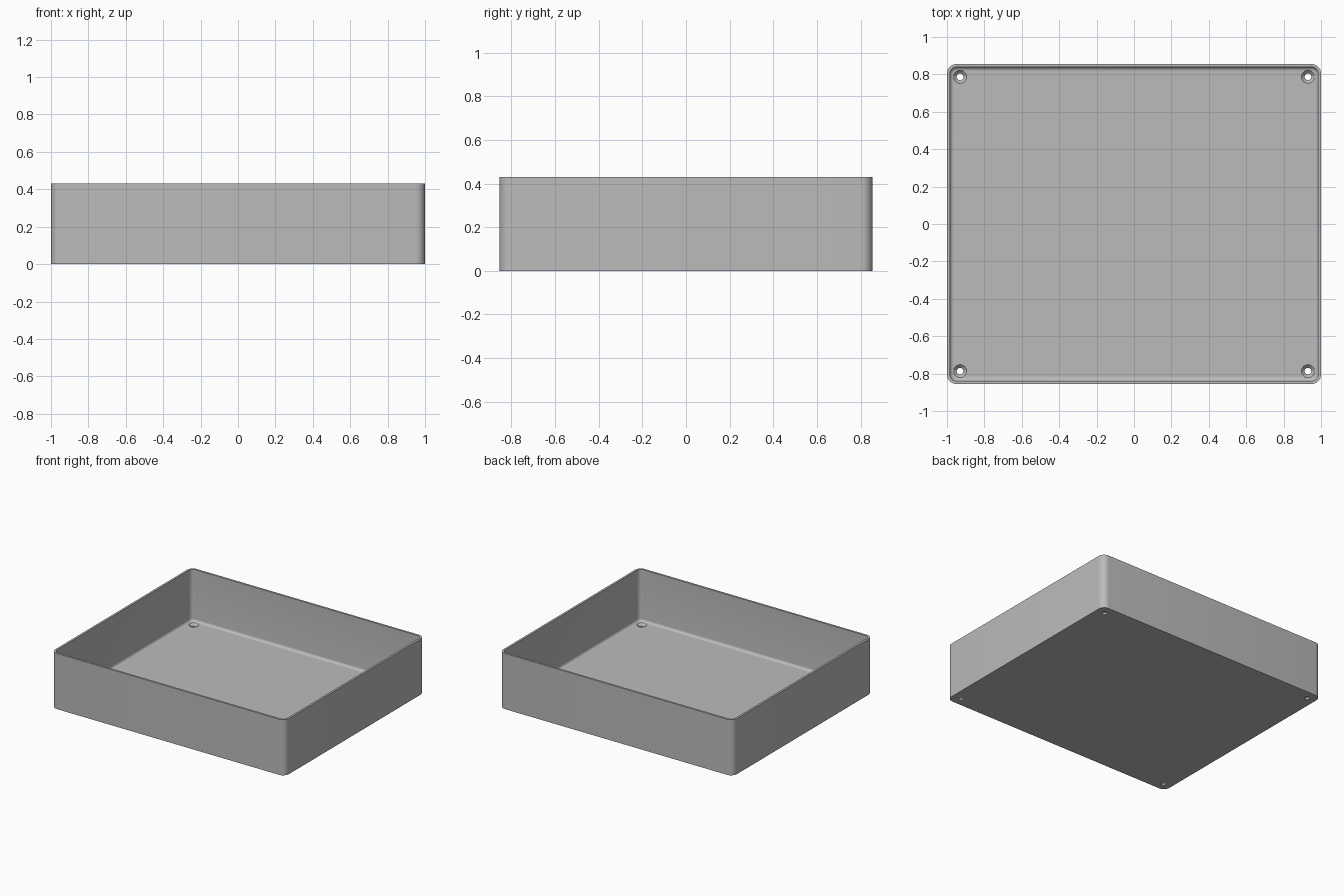
import bpy, bmesh, math

cube = bpy.data.objects.get("Cube")
if cube:
    bpy.data.objects.remove(cube, do_unlink=True)

HX, HY, H = 1.0, 0.855, 0.43      # outer half sizes and height
WALL, FLOOR = 0.016, 0.03         # thicknesses
CORNER, FILLET = 0.05, 0.02       # outer corner and inner floor radii
SEG = 8

grey = bpy.data.materials.new("plain grey")
grey.use_nodes = True
grey.diffuse_color = (0.5, 0.5, 0.5, 1)
grey.node_tree.nodes["Principled BSDF"].inputs["Base Color"].default_value = (0.5, 0.5, 0.5, 1)


def rounded_loop(inset, z):
    """Corner points of a rounded rectangle set in from the outer wall."""
    r = CORNER - inset
    pts = []
    for quarter, (sx, sy) in enumerate([(1, 1), (-1, 1), (-1, -1), (1, -1)]):
        for i in range(SEG + 1):
            a = math.pi / 2 * (quarter + i / SEG)
            pts.append((sx * (HX - CORNER) + r * math.cos(a),
                        sy * (HY - CORNER) + r * math.sin(a), z))
    return pts


def circle_loop(cx, cy, r, z, n=32):
    return [(cx + r * math.cos(2 * math.pi * i / n),
             cy + r * math.sin(2 * math.pi * i / n), z) for i in range(n)]


def skin(bm, loops):
    """Bridge a stack of matching loops and cap both ends."""
    rings = [[bm.verts.new(p) for p in loop] for loop in loops]
    for a, b in zip(rings, rings[1:]):
        for i in range(len(a)):
            j = (i + 1) % len(a)
            bm.faces.new((a[i], a[j], b[j], b[i]))
    bm.faces.new(rings[0][::-1])
    bm.faces.new(rings[-1])


def make_object(name, bm):
    bmesh.ops.recalc_face_normals(bm, faces=bm.faces)
    mesh = bpy.data.meshes.new(name)
    bm.to_mesh(mesh)
    bm.free()
    mesh.materials.append(grey)
    obj = bpy.data.objects.new(name, mesh)
    bpy.context.collection.objects.link(obj)
    return obj


# Tray: outer wall, flat rim, inner wall, floor fillet and floor
bm = bmesh.new()
loops = [rounded_loop(0, 0), rounded_loop(0, H), rounded_loop(WALL, H)]
for i in range(7):
    a = math.pi / 2 * i / 6
    loops.append(rounded_loop(WALL + FILLET * (1 - math.cos(a)),
                              FLOOR + FILLET * (1 - math.sin(a))))
skin(bm, loops)
tray = make_object("tray", bm)

# Countersunk screw holes in the four corners
bm = bmesh.new()
for sx in (-1, 1):
    for sy in (-1, 1):
        x, y = sx * 0.93, sy * 0.787
        skin(bm, [circle_loop(x, y, r, z) for r, z in
                  [(0.018, -0.02), (0.018, FLOOR - 0.017),
                   (0.035, FLOOR), (0.035, FLOOR + 0.03)]])
cutter = make_object("screw_hole_cutter", bm)
cutter.hide_render = True

cut = tray.modifiers.new("screw holes", "BOOLEAN")
cut.operation = "DIFFERENCE"
cut.solver = "EXACT"
cut.object = cutter
for o in bpy.context.selected_objects:
    o.select_set(False)
tray.select_set(True)
bpy.context.view_layer.objects.active = tray
bpy.ops.object.modifier_apply(modifier=cut.name)
bpy.data.objects.remove(cutter, do_unlink=True)

bpy.ops.object.shade_smooth_by_angle(angle=math.radians(30))
